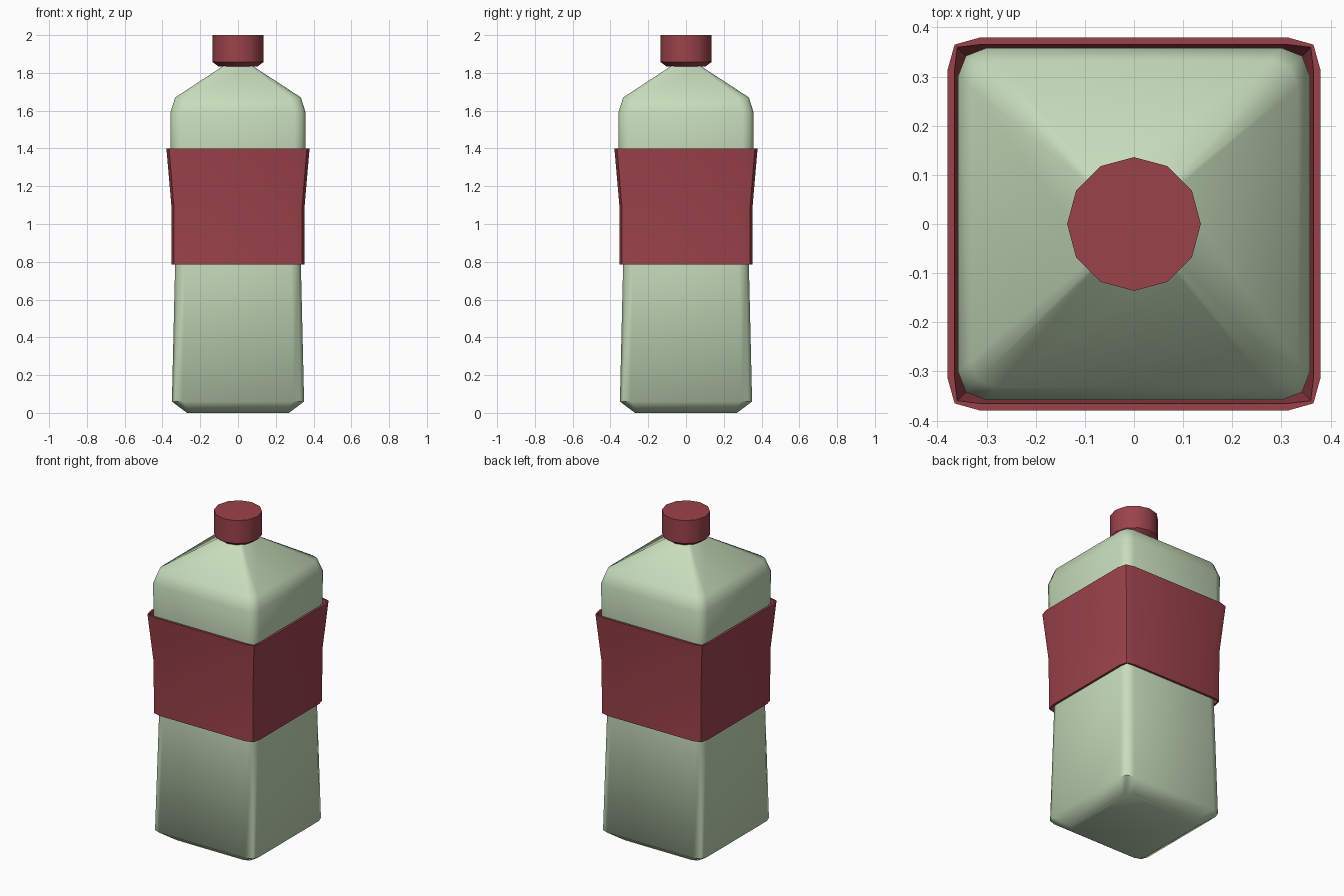
import bpy, bmesh, math

if "Cube" in bpy.data.objects:
    bpy.data.objects.remove(bpy.data.objects["Cube"])


def material(name, color):
    m = bpy.data.materials.new(name)
    m.diffuse_color = (*color, 1)
    m.use_nodes = True
    m.node_tree.nodes["Principled BSDF"].inputs["Base Color"].default_value = m.diffuse_color
    return m


green = material("pale green", (0.57, 0.72, 0.50))
red = material("dark red", (0.33, 0.055, 0.07))


def square_ring(h, z, side, corner):
    """Square of half width h with corners eased by one extra point."""
    s, c = h * side, h * corner
    pts = []
    for k in range(4):
        cs, sn = [(1, 0), (0, 1), (-1, 0), (0, -1)][k]
        for x, y in ((h, s), (c, c), (s, h)):
            pts.append((x * cs - y * sn, x * sn + y * cs, z))
    return pts


def round_ring(r, z, n=12):
    return [(r * math.cos(2 * math.pi * i / n), r * math.sin(2 * math.pi * i / n), z)
            for i in range(n)]


def loft(name, rings, mat, angle, closed=False):
    """Skin rings from bottom to top; closed joins last ring to first."""
    bm = bmesh.new()
    loops = [[bm.verts.new(p) for p in ring] for ring in rings]
    pairs = list(zip(loops, loops[1:]))
    if closed:
        pairs.append((loops[-1], loops[0]))
    else:
        bm.faces.new(loops[0])
        bm.faces.new(loops[-1])
    for a, b in pairs:
        for i in range(len(a)):
            j = (i + 1) % len(a)
            bm.faces.new((a[i], a[j], b[j], b[i]))
    bmesh.ops.recalc_face_normals(bm, faces=bm.faces)
    me = bpy.data.meshes.new(name)
    bm.to_mesh(me)
    bm.free()
    me.materials.append(mat)
    ob = bpy.data.objects.new(name, me)
    bpy.context.collection.objects.link(ob)
    bpy.ops.object.select_all(action='DESELECT')
    ob.select_set(True)
    bpy.context.view_layer.objects.active = ob
    bpy.ops.object.shade_smooth_by_angle(angle=math.radians(angle))
    return ob


# bottle body with tapered shoulders and short neck
profile = [(0.27, 0.0), (0.35, 0.06), (0.333, 0.78), (0.335, 1.1), (0.357, 1.4),
           (0.358, 1.59), (0.333, 1.67), (0.08, 1.835)]
body = [square_ring(h, z, 0.84, 0.955) for h, z in profile]
body.append(round_ring(0.08, 1.86))
# the round ring starts at angle 0, so turn it to meet the square ring's points
body[-1] = body[-1][1:] + body[-1][:1]
loft("bottle_body", body, green, 60)

# wrapped label sleeve: outer wall up, inner wall down
outer = [(0.352, 0.785), (0.353, 1.1), (0.379, 1.4)]
wall = [square_ring(h, z, 0.83, 0.963) for h, z in outer]
wall += [square_ring(h - 0.014, z, 0.86, 0.985) for h, z in reversed(outer)]
loft("label_sleeve", wall, red, 30, closed=True)

# twelve-sided screw cap with bevelled underside
cap = [round_ring(r, z) for r, z in ((0.105, 1.835), (0.136, 1.858), (0.136, 2.0))]
loft("screw_cap", cap, red, 35)
